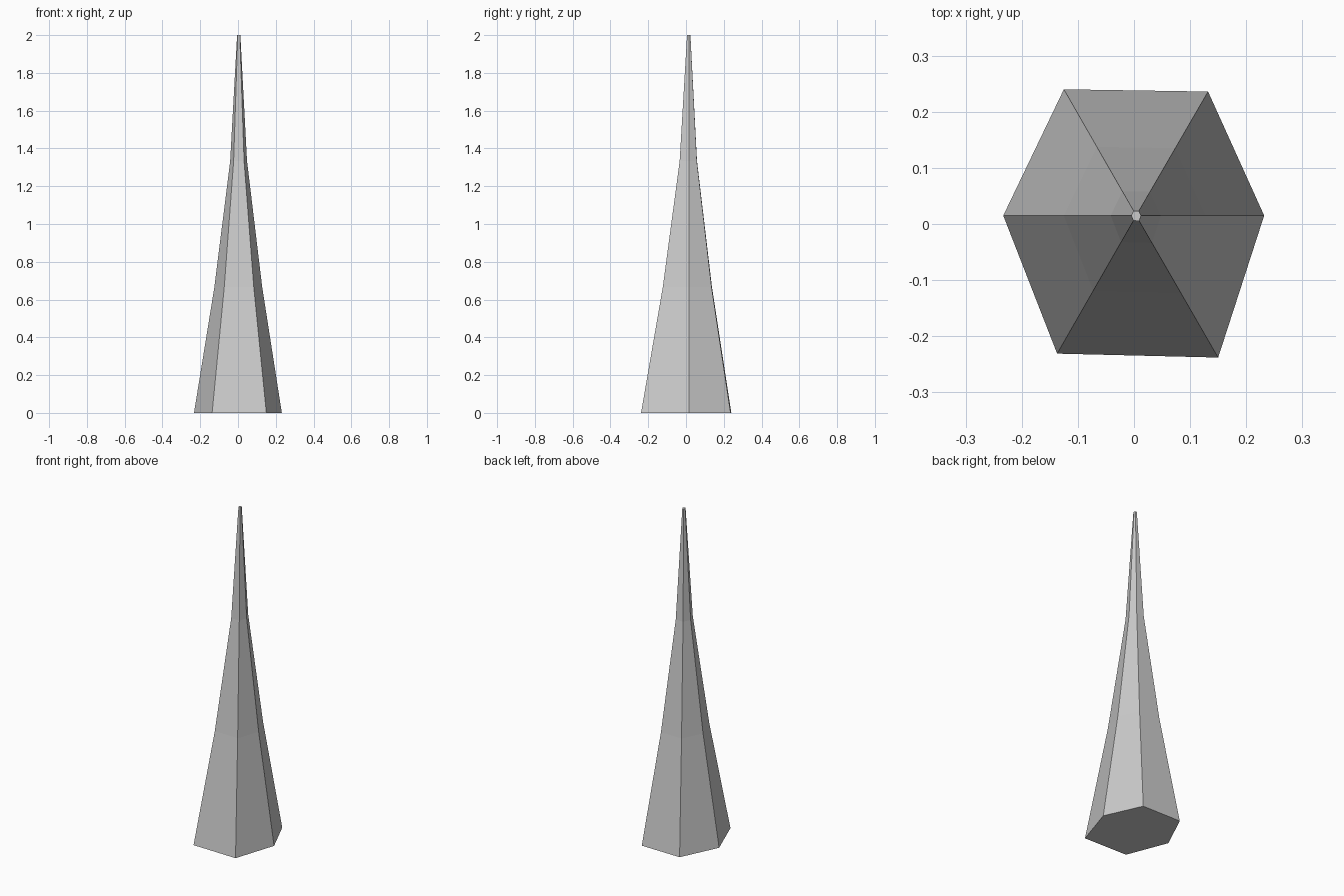
import bpy
import bmesh
from mathutils import Vector

if "Cube" in bpy.data.objects:
    bpy.data.objects.remove(bpy.data.objects["Cube"])

# Slightly irregular hexagonal base outline and the off-centre tip axis
base = [(0.232, 0.015), (0.132, 0.236), (-0.125, 0.24),
        (-0.233, 0.015), (-0.137, -0.231), (0.15, -0.238)]
axis = Vector((0.004, 0.015))

# Height and width factor of each ring, giving the concave taper
rings = [(0, 1), (2 / 3, 0.544), (4 / 3, 0.192), (2, 0.037)]

bm = bmesh.new()
loops = []
for z, scale in rings:
    points = [axis.lerp(Vector(p), scale) for p in base]
    loops.append([bm.verts.new((p.x, p.y, z)) for p in points])

# Flat side facets between neighbouring rings
n = len(base)
for low, high in zip(loops, loops[1:]):
    for i in range(n):
        j = (i + 1) % n
        bm.faces.new((low[i], low[j], high[j], high[i]))

# Bottom and tip caps
bm.faces.new(loops[0][::-1])
bm.faces.new(loops[-1])

mesh = bpy.data.meshes.new("spike")
bm.to_mesh(mesh)
bm.free()
spike = bpy.data.objects.new("spike", mesh)
bpy.context.collection.objects.link(spike)
